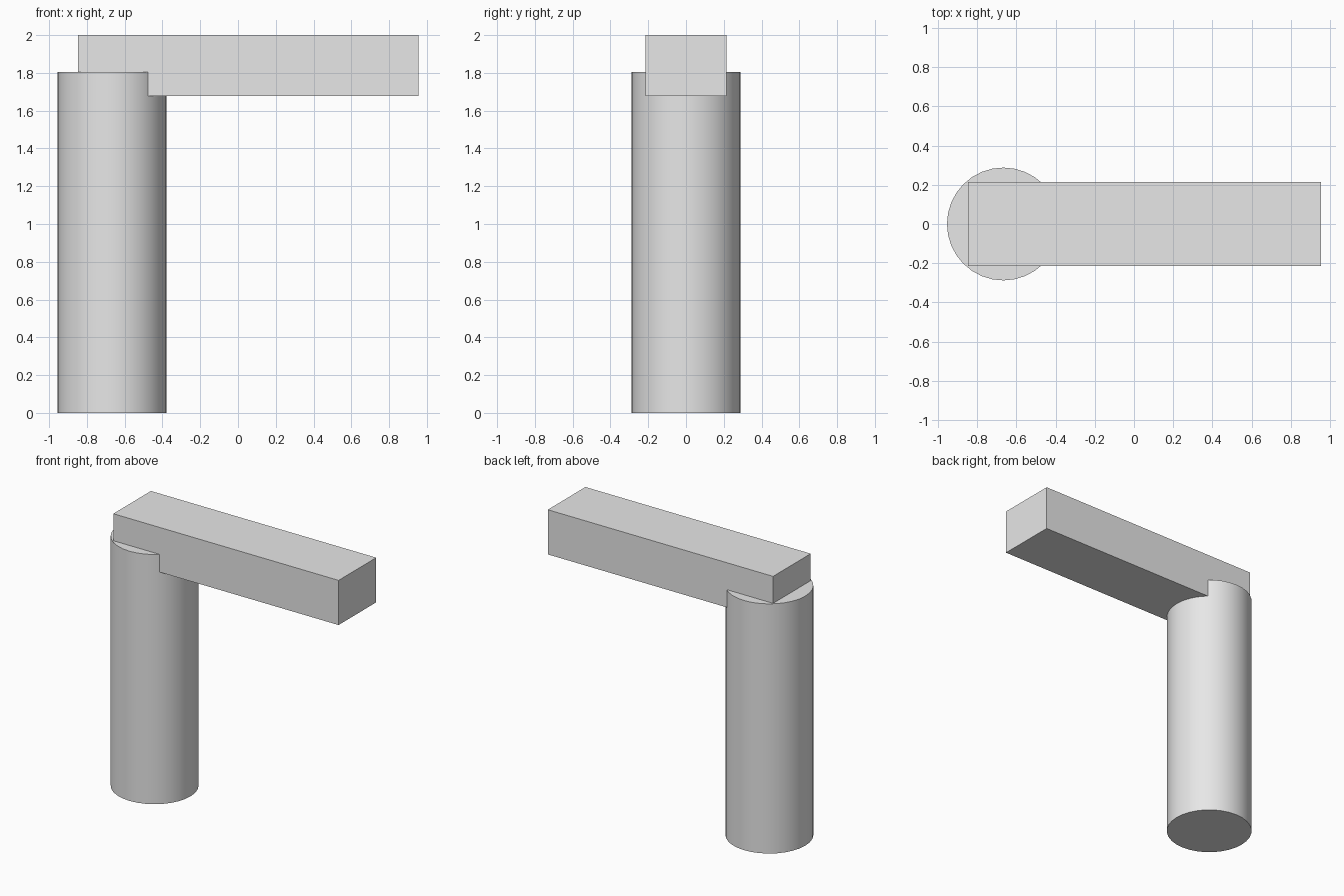
import bpy

cube = bpy.data.objects.get("Cube")
if cube:
    bpy.data.objects.remove(cube, do_unlink=True)

# Single plain grey
grey = bpy.data.materials.new("plain_grey")
grey.use_nodes = True
color = (0.8, 0.8, 0.8, 1)
grey.diffuse_color = color
grey.node_tree.nodes["Principled BSDF"].inputs["Base Color"].default_value = color


def finish(name):
    obj = bpy.context.object
    obj.name = name
    obj.data.materials.append(grey)
    return obj


# Upright round post
POST_TOP = 1.805
bpy.ops.mesh.primitive_cylinder_add(
    vertices=32, radius=0.288, depth=POST_TOP, location=(-0.667, 0, POST_TOP / 2))
finish("post")
bpy.ops.object.shade_smooth_by_angle()

# Horizontal beam let into the post top
x0, x1, half_y, z0, z1 = -0.847, 0.955, 0.215, 1.677, 2.0
bpy.ops.mesh.primitive_cube_add(size=1, location=((x0 + x1) / 2, 0, (z0 + z1) / 2))
beam = finish("beam")
beam.scale = (x1 - x0, 2 * half_y, z1 - z0)
bpy.ops.object.transform_apply(location=False, rotation=False, scale=True)
